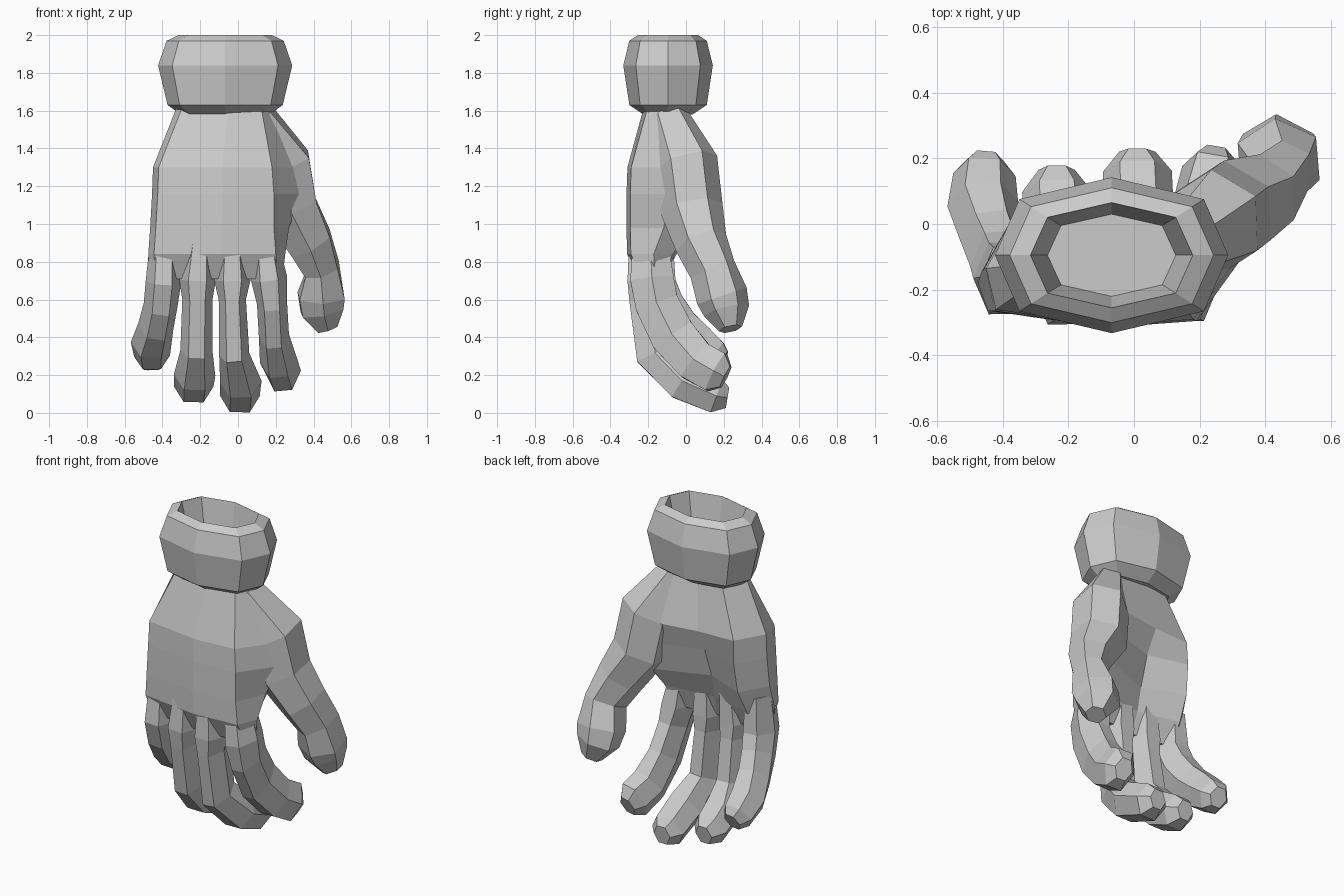
import bpy, bmesh
from mathutils import Vector


def loft(name, rings):
    """Skin a list of equal-length point rings and cap both ends."""
    bm = bmesh.new()
    loops = [[bm.verts.new(p) for p in ring] for ring in rings]
    n = len(loops[0])
    for a, b in zip(loops, loops[1:]):
        for i in range(n):
            j = (i + 1) % n
            bm.faces.new((a[i], a[j], b[j], b[i]))
    bm.faces.new(loops[0])
    bm.faces.new(loops[-1])
    bmesh.ops.recalc_face_normals(bm, faces=bm.faces)
    mesh = bpy.data.meshes.new(name)
    bm.to_mesh(mesh)
    bm.free()
    obj = bpy.data.objects.new(name, mesh)
    bpy.context.collection.objects.link(obj)
    return obj


HEX = [(1, 0), (.5, 1), (-.5, 1), (-1, 0), (-.5, -1), (.5, -1)]


def digit(name, joints, side=(1, 0, 0)):
    """Six-sided finger through joints of (x, y, z, half width, half depth)."""
    pts = [Vector(j[:3]) for j in joints]
    rings = []
    for i, (x, y, z, w, d) in enumerate(joints):
        t = (pts[min(i + 1, len(pts) - 1)] - pts[max(i - 1, 0)]).normalized()
        s = Vector(side)
        s = (s - t * s.dot(t)).normalized()
        u = t.cross(s)
        rings.append([pts[i] + s * (a * w) + u * (b * d) for a, b in HEX])
    return loft(name, rings)


# cuff: eight-sided band with a recessed opening
OCT = [(1, 0), (.79, .72), (0, 1), (-.79, .72),
       (-1, 0), (-.79, -.72), (0, -1), (.79, -.72)]
cuff = [(.235, .13, 1.58), (.305, .205, 1.63), (.355, .237, 1.84),
        (.31, .205, 1.97), (.247, .16, 2.0), (.195, .125, 1.78)]
loft("cuff", [[(-.068 + a * rx, -.095 + b * ry, z) for a, b in OCT]
              for rx, ry, z in cuff])

# palm: z, left x, right back x, thumb-side x, back y,
# then palm-side y at left, middle, right
palm = [(1.63, -.32, .12, .17, -.22, -.02, .0, -.02),
        (1.30, -.45, .18, .33, -.31, .04, .05, .11),
        (1.16, -.455, .19, .34, -.315, .045, -.02, .10),
        (.98, -.465, .19, .27, -.315, .02, -.08, .04),
        (.84, -.475, .20, .25, -.312, -.05, -.11, -.07),
        (.71, -.465, .21, .235, -.25, -.12, -.15, -.12)]
rings = []
for z, xl, xb, xs, yb, pl, pm, pr in palm:
    mid = (xl + xb) / 2 + .05
    rings.append([(xl + .03, yb + .05, z), (mid, yb, z),
                  (xb, yb + .02, z), (xs, (yb + pr) / 2 + .02, z),
                  (xs - .06, pr, z), (mid - .03, pm, z),
                  (xl + .1, pl, z), (xl, (yb + pl) / 2, z)])
loft("palm", rings)

# fingers
digit("index_finger", [
    (.14, -.19, .92, .07, .09), (.165, -.18, .71, .096, .115),
    (.18, -.155, .58, .08, .115), (.19, -.07, .41, .08, .12),
    (.215, .05, .275, .10, .112), (.24, .16, .215, .095, .11),
    (.25, .21, .19, .055, .06)])
digit("middle_finger", [
    (-.03, -.20, .92, .07, .10), (-.03, -.20, .70, .096, .11),
    (-.03, -.195, .60, .072, .105), (-.02, -.16, .31, .08, .105),
    (.015, -.015, .165, .11, .10), (.01, .16, .09, .105, .092),
    (.01, .22, .08, .055, .055)])
digit("ring_finger", [
    (-.20, -.19, .92, .07, .10), (-.215, -.195, .70, .096, .11),
    (-.215, -.185, .60, .08, .105), (-.22, -.14, .33, .085, .105),
    (-.23, -.02, .20, .11, .10), (-.235, .10, .14, .105, .09),
    (-.235, .165, .125, .055, .055)])
digit("little_finger", [
    (-.39, -.16, .92, .075, .09), (-.395, -.165, .69, .094, .11),
    (-.41, -.12, .57, .09, .11), (-.435, -.04, .46, .095, .105),
    (-.46, .06, .37, .108, .10), (-.455, .15, .30, .095, .085),
    (-.45, .195, .275, .055, .055)])

# thumb
digit("thumb", [
    (.10, -.10, 1.57, .09, .10), (.24, .0, 1.32, .16, .15),
    (.28, .03, 1.08, .16, .145), (.385, .08, .90, .125, .125),
    (.445, .14, .76, .092, .115), (.44, .19, .62, .138, .12),
    (.445, .215, .54, .128, .105), (.475, .235, .445, .06, .055)],
    side=(1, -.5, 0))
